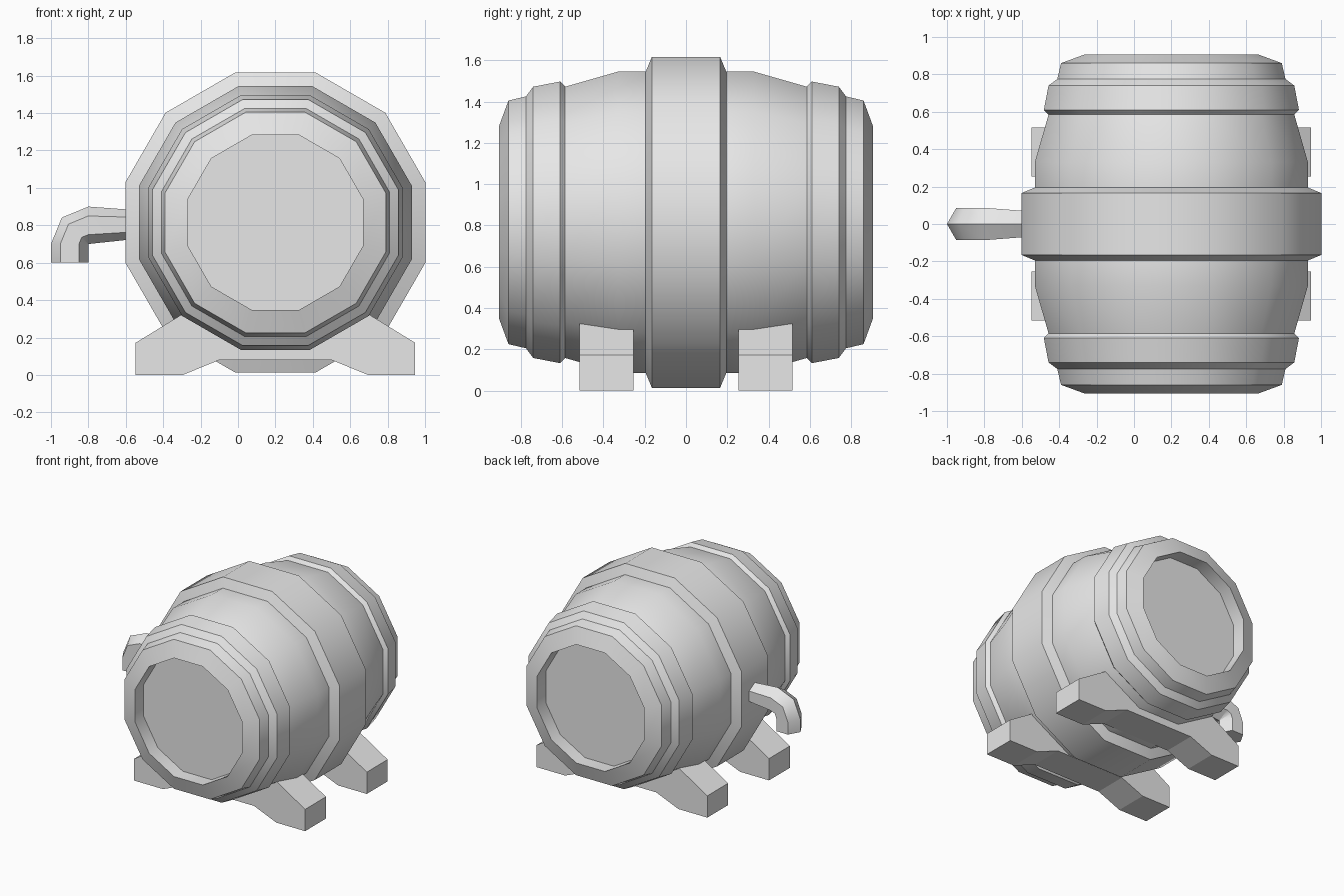
import bpy
import bmesh
from math import radians, cos, sin
from mathutils import Vector

cube = bpy.data.objects.get("Cube")
if cube:
    bpy.data.objects.remove(cube, do_unlink=True)

grey = bpy.data.materials.new("plain_grey")
grey.use_nodes = True
grey.diffuse_color = (0.8, 0.8, 0.8, 1)
grey.node_tree.nodes["Principled BSDF"].inputs["Base Color"].default_value = grey.diffuse_color


def finish(name, bm, angle=None):
    """Turn a bmesh into a named object, optionally smooth below an angle."""
    bmesh.ops.recalc_face_normals(bm, faces=bm.faces)
    mesh = bpy.data.meshes.new(name)
    bm.to_mesh(mesh)
    bm.free()
    mesh.materials.append(grey)
    obj = bpy.data.objects.new(name, mesh)
    bpy.context.collection.objects.link(obj)
    if angle:
        bpy.ops.object.select_all(action='DESELECT')
        obj.select_set(True)
        bpy.context.view_layer.objects.active = obj
        bpy.ops.object.shade_smooth_by_angle(angle=radians(angle))
    return obj


def loft(name, rings, angle):
    """Join rings of points into a capped tube."""
    bm = bmesh.new()
    loops = [[bm.verts.new(p) for p in ring] for ring in rings]
    for a, b in zip(loops, loops[1:]):
        for i in range(len(a)):
            j = (i + 1) % len(a)
            bm.faces.new((a[i], a[j], b[j], b[i]))
    bm.faces.new(loops[0])
    bm.faces.new(loops[-1])
    return finish(name, bm, angle)


# Barrel with hoops and recessed ends: (distance from middle, flat-side radius)
SIDES = 12
CENTRE = Vector((0.2, 0, 0.815))
half = [(0.795, 0.468), (0.905, 0.468), (0.86, 0.59), (0.775, 0.61),
        (0.74, 0.657), (0.61, 0.682), (0.585, 0.657), (0.33, 0.73),
        (0.195, 0.73), (0.165, 0.802)]
profile = [(-y, r) for y, r in half] + half[::-1]


def barrel_ring(y, flat_radius):
    r = flat_radius / cos(radians(180 / SIDES))
    turns = [radians(360 / SIDES * (k + 0.5)) for k in range(SIDES)]
    return [CENTRE + Vector((r * cos(t), y, r * sin(t))) for t in turns]


loft("barrel", [barrel_ring(y, r) for y, r in profile], 34)

# Hexagonal tap: (centre x, centre z, radius, tilt of the section)
tap_path = [(-0.5, 0.805, 0.073, 0), (-0.8, 0.8, 0.1, 0),
            (-0.871, 0.771, 0.1, 45), (-0.9, 0.7, 0.1, 90), (-0.9, 0.6, 0.1, 90)]


def tap_ring(x, z, r, tilt):
    out = Vector((-sin(radians(tilt)), 0, cos(radians(tilt))))
    side = Vector((0, 1, 0))
    turns = [radians(60 * k) for k in range(6)]
    return [Vector((x, 0, z)) + r * (out * cos(t) + side * sin(t)) for t in turns]


loft("tap", [tap_ring(*p) for p in tap_path], 50)

# Two cradle legs with an arched underside
leg_half = [(0.3, 0.08), (0.495, 0), (0.747, 0), (0.747, 0.172), (0.4, 0.385)]
outline = leg_half + [(-x, z) for x, z in leg_half[::-1]]
for name, y in (("front_leg", -0.515), ("back_leg", 0.255)):
    bm = bmesh.new()
    face = bm.faces.new([bm.verts.new((CENTRE.x + x, y, z)) for x, z in outline])
    extruded = bmesh.ops.extrude_face_region(bm, geom=[face], use_keep_orig=True)
    moved = [v for v in extruded["geom"] if isinstance(v, bmesh.types.BMVert)]
    bmesh.ops.translate(bm, verts=moved, vec=(0, 0.26, 0))
    finish(name, bm)
